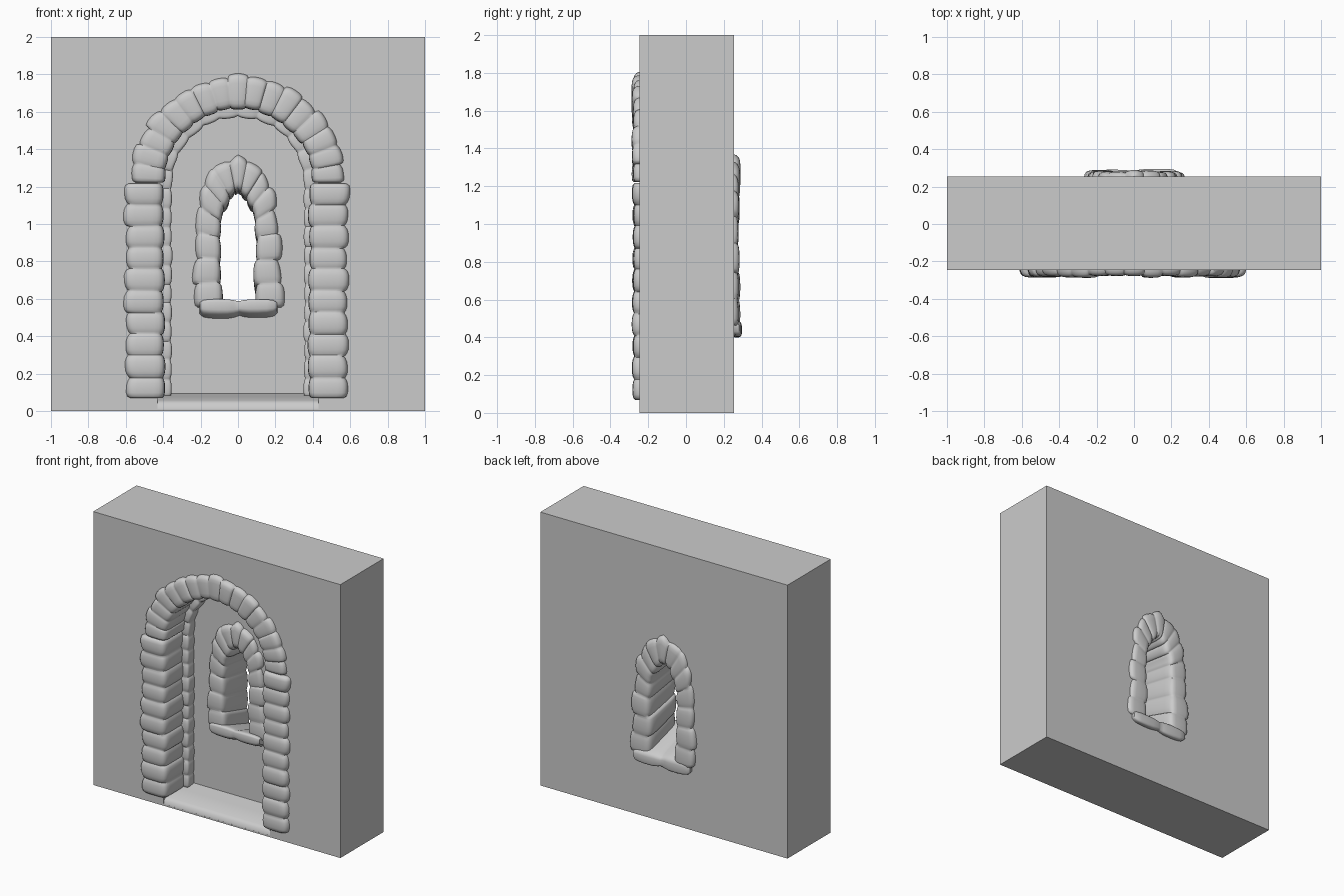
import bpy, bmesh, math, random
from math import cos, sin, pi

random.seed(4)
if "Cube" in bpy.data.objects:
    bpy.data.objects.remove(bpy.data.objects["Cube"])

stone = bpy.data.materials.new("grey stone")
stone.use_nodes = True
GREY = (0.6, 0.6, 0.6, 1)
stone.diffuse_color = GREY
stone.node_tree.nodes["Principled BSDF"].inputs["Base Color"].default_value = GREY

FRONT, BACK, NICHE = -0.245, 0.255, 0.0
SPRING = 1.22


def finish(name, bm, smooth=True):
    bmesh.ops.recalc_face_normals(bm, faces=bm.faces)
    mesh = bpy.data.meshes.new(name)
    bm.to_mesh(mesh)
    bm.free()
    mesh.materials.append(stone)
    obj = bpy.data.objects.new(name, mesh)
    bpy.context.collection.objects.link(obj)
    bpy.ops.object.select_all(action="DESELECT")
    obj.select_set(True)
    bpy.context.view_layer.objects.active = obj
    if smooth:
        bpy.ops.object.shade_smooth_by_angle(angle=math.radians(50))
    return obj


def splay(bm):
    """Widen the window and drop its sill towards the back."""
    for v in bm.verts:
        t = (v.co.y + 0.03) / 0.32
        v.co.x *= 1 + 0.12 * t
        v.co.z = 1.36 - (1.36 - v.co.z) * (1 + 0.14 * t)


def along(points, s):
    f = s * (len(points) - 1)
    i = min(int(f), len(points) - 2)
    a, b = points[i], points[i + 1]
    return [p + (q - p) * (f - i) for p, q in zip(a, b)]


def arc(r, steps=24):
    return [(-r * cos(pi * i / steps), SPRING + r * sin(pi * i / steps)) for i in range(steps + 1)]


def arch_outline(r, foot, steps=12):
    legs = [foot + (SPRING - foot) * i / steps for i in range(steps)]
    return [(-r, z) for z in legs] + arc(r, steps) + [(r, z) for z in reversed(legs)]


def stone_band(name, inner, outer, y0, y1, count, groove=0.015, jitter=0.01, splayed=False):
    """Row of pillowy stones lofted between two rails."""
    bm = bmesh.new()
    rings, sides = [], 24
    for k in range(count):
        ji, jo, jy = (random.uniform(-jitter, jitter) for _ in range(3))
        tilt = random.uniform(-jitter, jitter) * 0.6
        for t in (0.03, 0.12, 0.28, 0.5, 0.72, 0.88, 0.97):
            s = (k + t) / count
            (ax, az), (bx, bz) = along(inner, s), along(outer, s)
            width = math.hypot(bx - ax, bz - az)
            dx, dz = (bx - ax) / width, (bz - az) / width
            dip = groove * abs(2 * t - 1) ** 3
            if s < 0.05 / count or s > 1 - 0.05 / count:
                dip += 0.01
            lo = ji * 0.6 + dip * 0.7
            hi = width + jo + tilt * (2 * t - 1) - dip
            ring = []
            for i in range(sides):
                a = 2 * pi * (i + 0.5) / sides
                u = math.copysign(abs(cos(a)) ** 0.4, cos(a))
                w = math.copysign(abs(sin(a)) ** 0.3, sin(a))
                d = (lo + hi) / 2 + (hi - lo) / 2 * u
                y = (y0 + y1) / 2 + ((y1 - y0) / 2 + jy * 0.5 - dip * 0.6) * w
                ring.append(bm.verts.new((ax + dx * d, y, az + dz * d)))
            rings.append(ring)
    for r, q in zip(rings, rings[1:]):
        for i in range(sides):
            j = (i + 1) % sides
            bm.faces.new((r[i], r[j], q[j], q[i]))
    bm.faces.new(rings[0])
    bm.faces.new(rings[-1])
    if splayed:
        splay(bm)
    return finish(name, bm)


def prism(name, outline, y0, y1, splayed=False):
    bm = bmesh.new()
    a, b = ([bm.verts.new((x, y, z)) for x, z in outline] for y in (y0, y1))
    bm.faces.new(a)
    bm.faces.new(b)
    for i in range(len(a)):
        j = (i + 1) % len(a)
        bm.faces.new((a[i], a[j], b[j], b[i]))
    if splayed:
        splay(bm)
    return finish(name, bm, smooth=False)


# Window rails, left foot to apex, then mirrored
in_half = [(-.085, .56), (-.085, .75), (-.088, .93), (-.08, 1.06), (-.04, 1.14)]
out_half = [(-.25, .56), (-.235, .75), (-.225, .95), (-.2, 1.17), (-.14, 1.3)]


def mirrored(half, apex):
    return half + [apex] + [(-x, z) for x, z in reversed(half)]


win_in = mirrored(in_half, (0, 1.185))
win_out = mirrored(out_half, (0, 1.37))
win_mid = [((a + c) / 2, (b + d) / 2) for (a, b), (c, d) in zip(win_in, win_out)]

# Wall with arched niche and window passage
wall = prism("wall", [(-1, 0), (1, 0), (1, 2), (-1, 2)], FRONT, BACK)
cutters = [prism("niche_cutter", arch_outline(0.43, 0.012), -0.5, NICHE),
           prism("window_cutter", win_mid, -0.1, 0.4, splayed=True)]
for cutter in cutters:
    cutter.hide_render = True
    bpy.context.view_layer.objects.active = wall
    cut = wall.modifiers.new("cut", "BOOLEAN")
    cut.operation, cut.solver, cut.object = "DIFFERENCE", "EXACT", cutter
    bpy.ops.object.modifier_apply(modifier=cut.name)
    bpy.data.objects.remove(cutter)

# Front surround: two jambs and the arch
for side, name in ((-1, "right_jamb"), (1, "left_jamb")):
    x_in, x_out = side * 0.385 - 0.008, side * 0.6 - 0.008
    stone_band(name, [(x_in, 0.065), (x_in, SPRING)], [(x_out, 0.065), (x_out, SPRING)],
               -0.283, -0.03, 10, groove=0.018)
stone_band("arch_stones", arc(0.395), arc(0.578), -0.283, -0.03, 17, groove=0.011)

# Inner rib where the niche meets its back
stone_band("niche_rib", arch_outline(0.352, 0.07), arch_outline(0.45, 0.07),
           -0.07, 0.02, 34, groove=0.012, jitter=0.006)

# Worn sloping floor of the niche
bm = bmesh.new()
profile = [(FRONT, 0.01), (-0.24, 0.04), (-0.215, 0.056), (-0.1, 0.076), (0.01, 0.095)]
rows = [[bm.verts.new((x, y, z)) for y, z in profile] for x in (-0.43, 0.43)]
for i in range(len(profile) - 1):
    bm.faces.new((rows[0][i], rows[1][i], rows[1][i + 1], rows[0][i + 1]))
finish("niche_floor", bm)

# Window surround and sill
stone_band("window_surround", win_in, win_out, -0.035, 0.283, 15, groove=0.012,
           jitter=0.011, splayed=True)
stone_band("window_sill", [(-0.21, 0.6), (0.215, 0.6)], [(-0.21, 0.51), (0.215, 0.51)],
           -0.06, 0.293, 2, groove=0.016, jitter=0.006, splayed=True)
